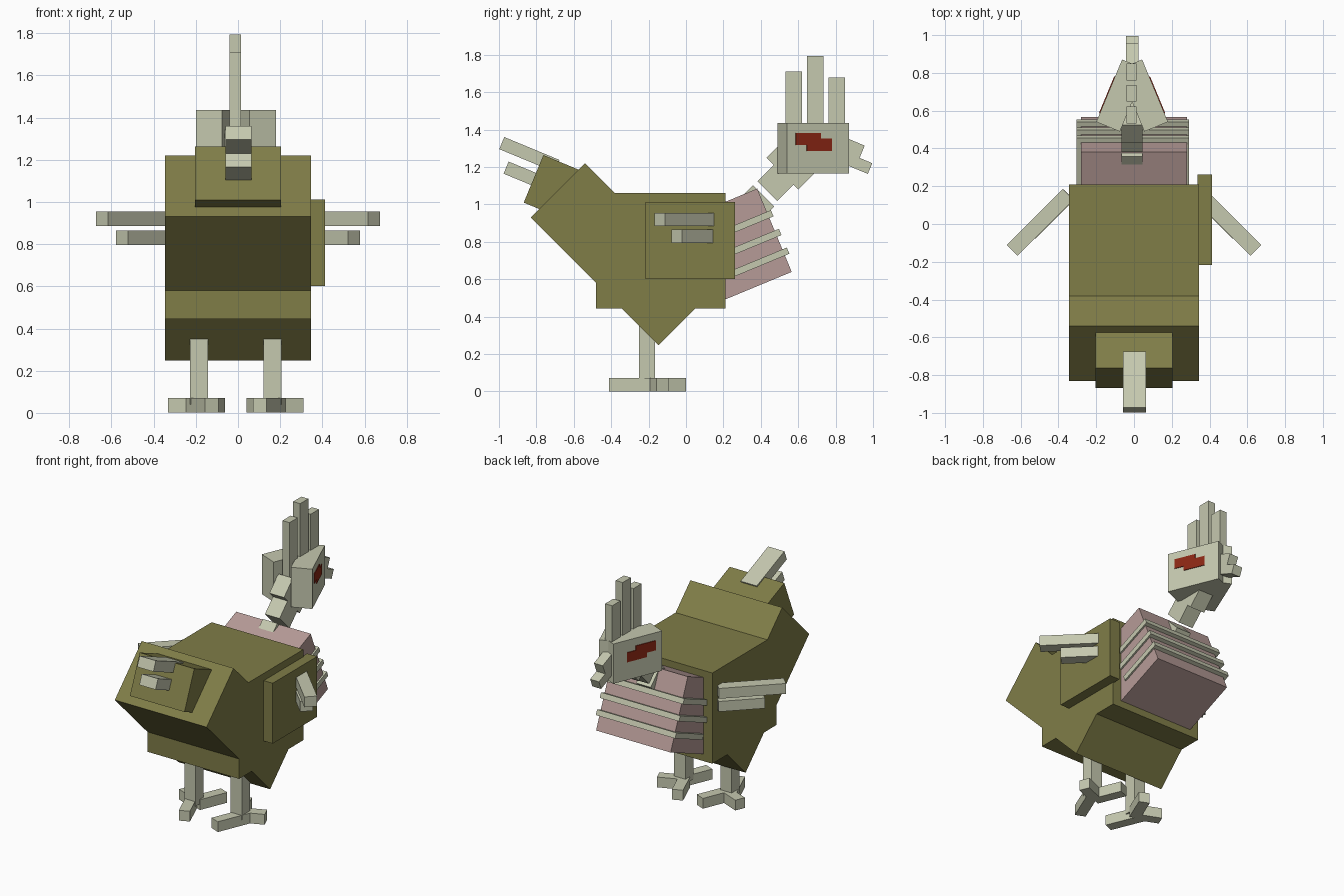
import bpy
import bmesh
from math import radians, cos, sin
from mathutils import Matrix, Vector

cube = bpy.data.objects.get("Cube")
if cube:
    bpy.data.objects.remove(cube, do_unlink=True)


def material(name, colour):
    m = bpy.data.materials.new(name)
    m.use_nodes = True
    m.diffuse_color = (*colour, 1)
    m.node_tree.nodes["Principled BSDF"].inputs["Base Color"].default_value = (*colour, 1)
    return m


OLIVE = material("olive", (0.215, 0.205, 0.064))
PALE = material("pale_bone", (0.56, 0.58, 0.43))
PINK = material("dusty_pink", (0.47, 0.33, 0.31))
RED = material("dark_red", (0.26, 0.02, 0.007))


def box(name, mat, centre, size, pitch=0, yaw=0):
    """Box of full size; pitch turns about x, yaw about z, in degrees."""
    turn = Matrix.Rotation(radians(yaw), 4, "Z") @ Matrix.Rotation(radians(pitch), 4, "X")
    bm = bmesh.new()
    bmesh.ops.create_cube(bm, size=1, matrix=turn @ Matrix.Diagonal((*size, 1)))
    mesh = bpy.data.meshes.new(name)
    bm.to_mesh(mesh)
    bm.free()
    mesh.materials.append(mat)
    obj = bpy.data.objects.new(name, mesh)
    obj.location = centre
    bpy.context.collection.objects.link(obj)
    return obj


def tilted(name, mat, x, tip, width, thick, length, pitch):
    """Tilted box whose far end face is centred on tip (y, z)."""
    a = radians(pitch)
    centre = (x, tip[0] - cos(a) * length / 2, tip[1] - sin(a) * length / 2)
    return box(name, mat, centre, (width, length, thick), pitch=pitch)


def bar(name, mat, tip, width, height, length, yaw):
    """Level bar along local y, its far end centred on tip."""
    a = radians(yaw)
    centre = Vector(tip) - Vector((-sin(a), cos(a), 0)) * length / 2
    return box(name, mat, centre, (width, length, height), yaw=yaw)


TILT = 22.5

# Body: upright block and a block turned by 45 degrees
box("body", OLIVE, (0, -0.135, 0.753), (0.69, 0.69, 0.616))
tilted("rump", OLIVE, 0, (-0.685, 1.075), 0.69, 0.41, 0.965, 135)

# Tail block and its two feathers
tilted("tail", OLIVE, 0, (-0.815, 1.137), 0.41, 0.275, 0.3, 180 - TILT)
for part, tip in (("upper", (-0.985, 1.328)), ("lower", (-0.962, 1.197))):
    tilted(part + "_tail_feather", PALE, 0.002, tip, 0.122, 0.07, 0.32, 180 - TILT)

# Chest with three ribs
tilted("chest", PINK, 0, (0.473, 0.862), 0.56, 0.482, 0.43, TILT)
for i in range(3):
    tilted(f"rib_{i + 1}", PALE, -0.007, (0.461 + 0.0425 * i, 0.953 - 0.1 * i),
           0.596, 0.036, 0.32, TILT)

# Wing plate on one side only, feathers on both
box("wing_plate", OLIVE, (0.375, 0.022, 0.807), (0.075, 0.478, 0.41))
for side, label in ((1, "left"), (-1, "right")):
    bar(label + "_upper_wing_feather", PALE, (side * 0.645, -0.14, 0.92), 0.08, 0.07, 0.42, side * -135)
    bar(label + "_lower_wing_feather", PALE, (side * 0.55, -0.05, 0.83), 0.08, 0.07, 0.29, side * -135)

# Legs and three-toed feet
for side, label, x in ((1, "left", 0.163), (-1, "right", -0.185)):
    box(label + "_leg", PALE, (x, -0.208, 0.25), (0.085, 0.085, 0.42))
    toes = (("rear", -0.06, -0.397, 0.25, 180 - TILT),
            ("outer", 0.134, -0.125, 0.16, -90 + TILT),
            ("inner", -0.09, -0.013, 0.2, TILT))
    for toe, dx, y, length, yaw in toes:
        bar(f"{label}_{toe}_toe", PALE, (x + side * dx, y, 0.036), 0.07, 0.07, length, side * yaw)

# Neck segments
MID = -0.01
tilted("lower_neck", PALE, MID, (0.415, 1.045), 0.11, 0.16, 0.18, 45)
tilted("middle_neck", PALE, MID, (0.548, 1.185), 0.11, 0.15, 0.16, 45)
tilted("upper_neck", PALE, MID, (0.61, 1.26), 0.11, 0.24, 0.135, 45)

# Head: two slabs meeting at the beak, with stepped eyes
for side, label in ((1, "left"), (-1, "right")):
    yaw = side * TILT
    a = radians(yaw)
    along = Vector((-sin(a), cos(a), 0))
    out = Vector((cos(a), sin(a), 0)) * side
    middle = Vector((MID + side * 0.059, 0.68, 1.3))
    box(label + "_head_slab", PALE, middle, (0.135, 0.357, 0.27), yaw=yaw)
    face = middle + out * 0.0675
    for step, y, z in (("upper", 0.653, 1.35), ("lower", 0.712, 1.32)):
        centre = face + along * ((y - face.y) / along.y)
        centre.z = z
        box(f"{label}_{step}_eye", RED, centre, (0.009, 0.146, 0.066), yaw=yaw)

# Beak
tilted("upper_beak", PALE, MID, (0.941, 1.28), 0.066, 0.075, 0.16, -TILT)
tilted("lower_beak", PALE, MID, (0.984, 1.192), 0.066, 0.062, 0.2, -TILT)

# Comb
for i, (y, top) in enumerate(((0.577, 1.71), (0.692, 1.795), (0.805, 1.68))):
    box(f"comb_{i + 1}", PALE, (-0.013, y, (top + 1.3) / 2), (0.053, 0.088, top - 1.3))
